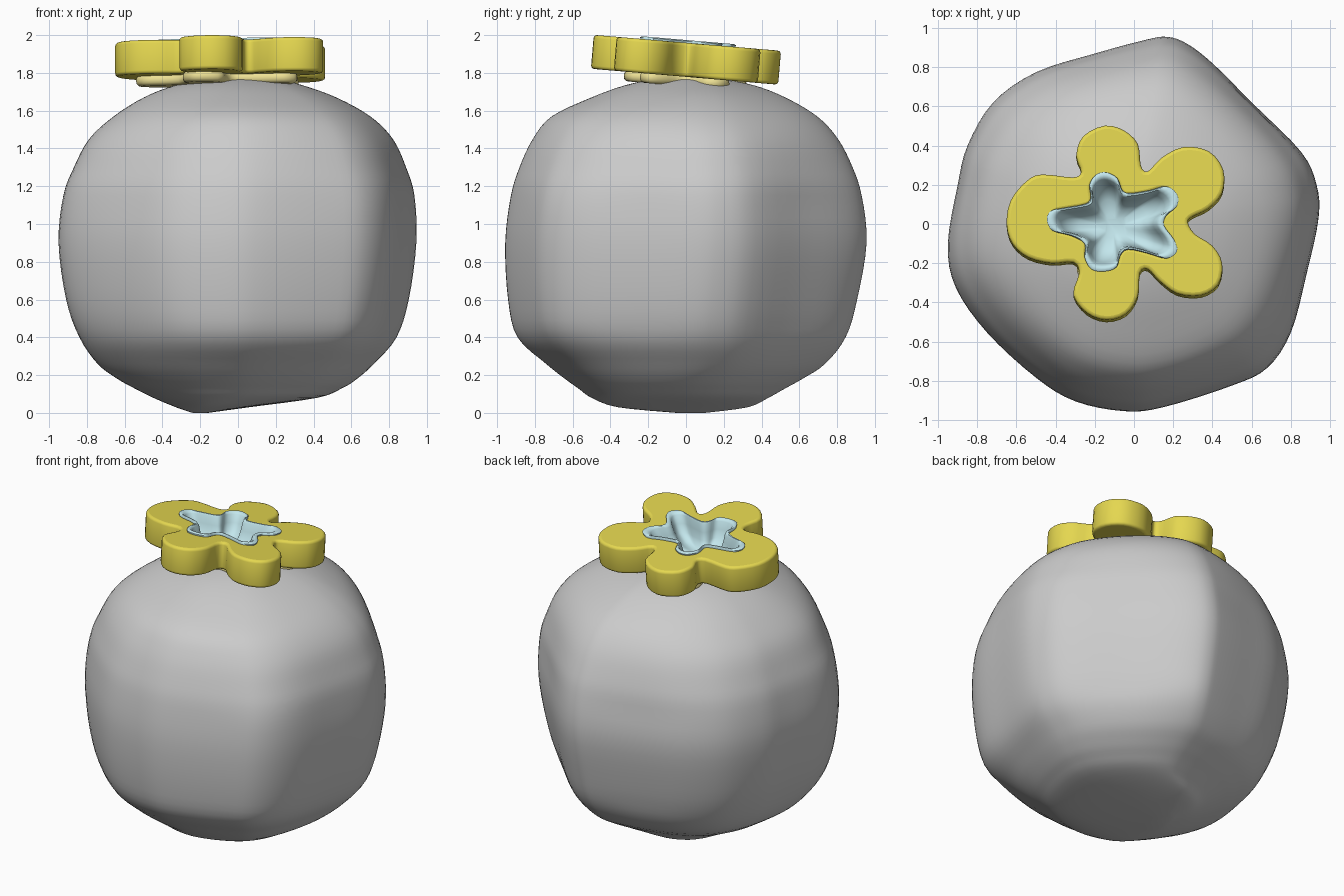
import bpy, bmesh
from mathutils import Vector


def spline(points, steps, closed=True):
    """Smooth curve passing through every point."""
    p = [Vector(q) for q in points]
    n = len(p)
    get = (lambda i: p[i % n]) if closed else (lambda i: p[max(0, min(n - 1, i))])
    out = []
    for i in range(n if closed else n - 1):
        a, b, c, d = (get(i + k) for k in (-1, 0, 1, 2))
        for s in range(steps):
            t = s / steps
            out.append(0.5 * (2 * b + (c - a) * t + (2 * a - 5 * b + 4 * c - d) * t ** 2
                              + (3 * b - a - 3 * c + d) * t ** 3))
    return out if closed else out + [p[-1]]


def finish(obj, color=None, angle=0.6):
    if color:
        mat = bpy.data.materials.new(obj.name + "_color")
        mat.diffuse_color = color
        obj.data.materials.append(mat)
    bpy.ops.object.select_all(action='DESELECT')
    obj.select_set(True)
    bpy.context.view_layer.objects.active = obj
    if obj.type == 'CURVE':
        bpy.ops.object.convert(target='MESH')
    bpy.ops.object.shade_smooth_by_angle(angle=angle)


def loft(name, rings, cap_start=True):
    bm = bmesh.new()
    loops = [[bm.verts.new(v) for v in r] for r in rings]
    n = len(loops[0])
    for a, b in zip(loops, loops[1:]):
        for i in range(n):
            j = (i + 1) % n
            bm.faces.new((a[i], a[j], b[j], b[i]))
    if cap_start:
        bm.faces.new(loops[0])
    bm.faces.new(loops[-1])
    bmesh.ops.recalc_face_normals(bm, faces=bm.faces)
    me = bpy.data.meshes.new(name)
    bm.to_mesh(me)
    bm.free()
    obj = bpy.data.objects.new(name, me)
    bpy.context.collection.objects.link(obj)
    return obj


def slab(name, outlines, half, bevel):
    """Flat plate with rounded edges; a second outline becomes a hole."""
    cu = bpy.data.curves.new(name, 'CURVE')
    cu.dimensions, cu.fill_mode = '2D', 'BOTH'
    cu.extrude, cu.bevel_depth, cu.bevel_resolution = half - bevel, bevel, 2
    cu.offset = -bevel
    for line in outlines:
        sp = cu.splines.new('POLY')
        sp.points.add(len(line) - 1)
        for q, v in zip(sp.points, line):
            q.co = (v[0], v[1], 0, 1)
        sp.use_cyclic_u = True
    obj = bpy.data.objects.new(name, cu)
    bpy.context.collection.objects.link(obj)
    return obj


# Rounded stone-like body: plan outline fitted to the extents at each height
plan = [(0.06, 0.94), (0.17, 0.955), (0.27, 0.92), (0.4, 0.82), (0.6, 0.62), (0.85, 0.37),
        (0.93, 0.2), (0.94, 0.03), (0.88, -0.25), (0.8, -0.55), (0.68, -0.73), (0.5, -0.82),
        (0.15, -0.93), (-0.05, -0.95), (-0.3, -0.9), (-0.5, -0.78), (-0.75, -0.55),
        (-0.91, -0.32), (-0.95, -0.1), (-0.9, 0.2), (-0.85, 0.4), (-0.72, 0.62),
        (-0.5, 0.775), (-0.2, 0.87)]
# height, min x, max x, min y, max y
extents = [(0, -0.24, -0.16, -0.05, 0.1), (0.03, -0.33, 0.06, -0.36, 0.33),
           (0.08, -0.45, 0.42, -0.5, 0.44), (0.13, -0.55, 0.55, -0.57, 0.53),
           (0.18, -0.64, 0.63, -0.64, 0.62), (0.26, -0.745, 0.72, -0.74, 0.74),
           (0.4, -0.84, 0.84, -0.89, 0.845), (0.6, -0.91, 0.905, -0.94, 0.905),
           (0.9, -0.95, 0.945, -0.955, 0.955), (1.15, -0.925, 0.935, -0.925, 0.93),
           (1.3, -0.87, 0.89, -0.88, 0.885), (1.45, -0.79, 0.82, -0.81, 0.81),
           (1.57, -0.66, 0.7, -0.71, 0.7), (1.67, -0.5, 0.52, -0.5, 0.53),
           (1.735, -0.33, 0.34, -0.32, 0.36), (1.77, -0.13, 0.2, -0.15, 0.17),
           (1.78, -0.03, 0.06, -0.03, 0.04)]
outline = spline(plan, 4)
rings = []
for z, x0, x1, y0, y1 in spline(extents, 4, closed=False):
    # the outline becomes rounder toward the top and bottom
    blend = 0.6 * min(1, max(0, (z - 1.1) / 0.5, (0.45 - z) / 0.4))
    ring = []
    for v in outline:
        v = v.lerp(v.normalized() * 0.95, blend)
        ring.append((x0 + (x1 - x0) * (v.x + 0.95) / 1.895,
                     y0 + (y1 - y0) * (v.y + 0.95) / 1.905, z))
    rings.append(ring)
finish(loft("body", rings))

# Flower and star outlines seen from above
petals = spline([(-0.65, 0), (-0.63, 0.12), (-0.55, 0.22), (-0.47, 0.255), (-0.31, 0.24),
                 (-0.27, 0.27), (-0.295, 0.35), (-0.26, 0.45), (-0.15, 0.505), (-0.05, 0.48),
                 (0.02, 0.41), (0.035, 0.3), (0.07, 0.27), (0.14, 0.34), (0.25, 0.395),
                 (0.38, 0.375), (0.455, 0.28), (0.45, 0.16), (0.38, 0.08), (0.3, 0.04),
                 (0.275, 0.01), (0.31, -0.05), (0.4, -0.11), (0.45, -0.2), (0.43, -0.31),
                 (0.34, -0.365), (0.22, -0.355), (0.13, -0.29), (0.07, -0.23), (0.03, -0.25),
                 (0.02, -0.37), (-0.04, -0.46), (-0.14, -0.49), (-0.24, -0.455),
                 (-0.31, -0.36), (-0.28, -0.25), (-0.31, -0.195), (-0.42, -0.2),
                 (-0.54, -0.17), (-0.62, -0.1)], 3)
star = spline([(-0.44, 0.02), (-0.42, 0.065), (-0.36, 0.08), (-0.25, 0.1), (-0.22, 0.13),
               (-0.225, 0.2), (-0.19, 0.25), (-0.14, 0.26), (-0.085, 0.23), (-0.06, 0.17),
               (-0.02, 0.155), (0.08, 0.17), (0.16, 0.19), (0.215, 0.15), (0.215, 0.09),
               (0.16, 0.04), (0.15, -0.01), (0.2, -0.08), (0.215, -0.14), (0.16, -0.175),
               (0.07, -0.15), (-0.03, -0.13), (-0.07, -0.16), (-0.09, -0.22),
               (-0.15, -0.24), (-0.215, -0.23), (-0.25, -0.17), (-0.25, -0.1),
               (-0.32, -0.06), (-0.41, -0.035)], 3)
center = Vector((-0.11, 0))


def scaled(line, s):
    return [center + (v - center) * s for v in line]


# Flower, its pale base and the star cup share one tilted frame
TILT = -0.085
flower = slab("flower", [petals, scaled(star, 0.95)], 0.09, 0.018)
base = slab("flower_base", [scaled(star, 1.3)], 0.03, 0.025)
cup = loft("star_cup", [[(v.x, v.y, z) for v in scaled(star, s)]
                        for s, z in ((0.97, -0.15), (1.0, -0.01), (1.015, 0.008), (0.98, 0.014),
                                     (0.92, 0.013), (0.87, 0), (0.8, -0.05), (0.7, -0.1),
                                     (0.52, -0.135), (0.25, -0.15))], cap_start=False)
for obj, depth, color in ((flower, 0.09, (0.78, 0.68, 0.08, 1)),
                          (base, 0.2, (0.85, 0.75, 0.3, 1)),
                          (cup, 0, (0.55, 0.8, 0.85, 1))):
    obj.rotation_euler.x = TILT
    obj.location = (0, TILT * depth, 1.96 - depth)
    finish(obj, color, 0.9)
